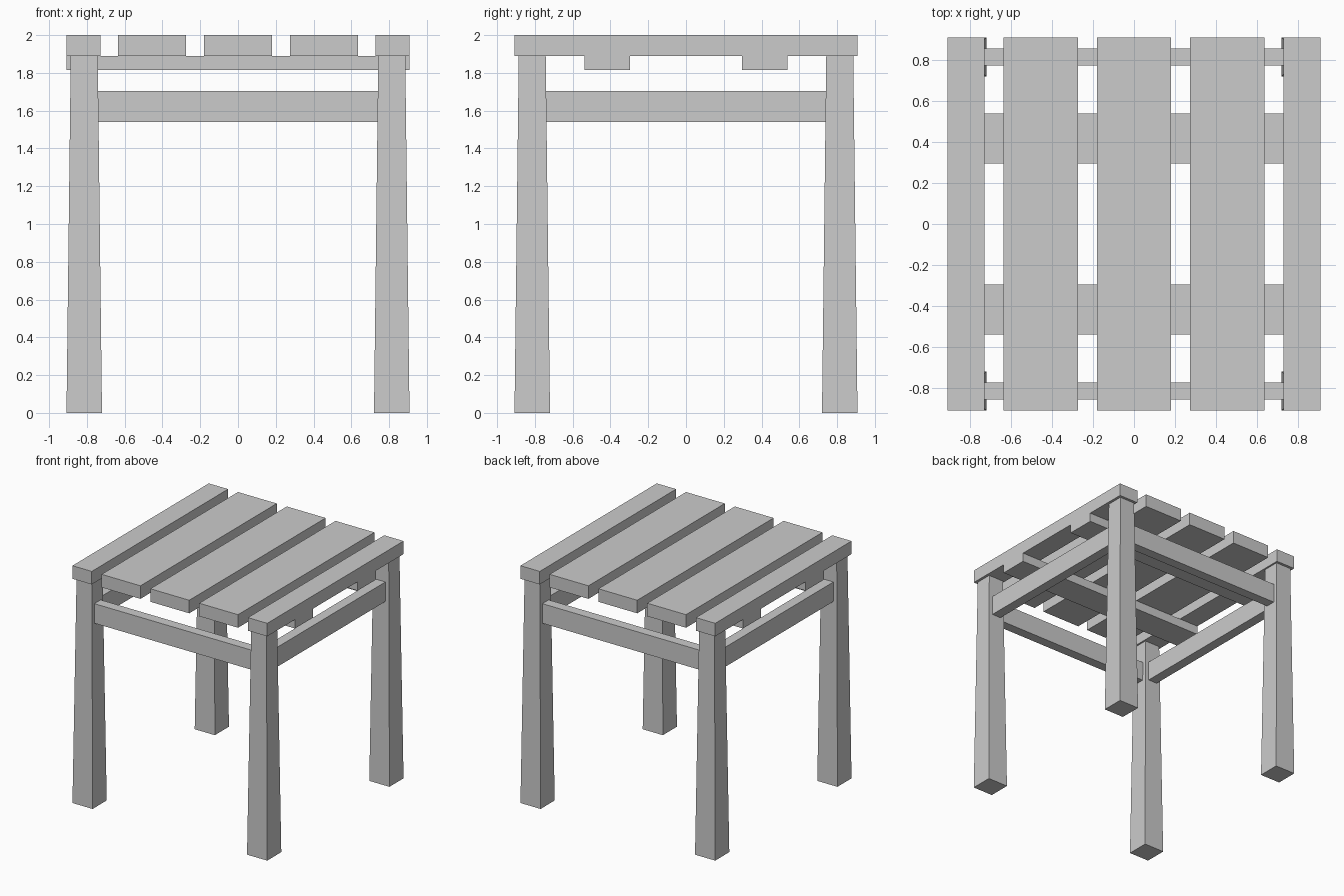
import bpy, bmesh

if "Cube" in bpy.data.objects:
    bpy.data.objects.remove(bpy.data.objects["Cube"])


def box(name, x0, x1, y0, y1, z0, z1, top_scale=1.0):
    """Box from extents; top_scale tapers the upper face about its centre."""
    bm = bmesh.new()
    bmesh.ops.create_cube(bm, size=1)
    for v in bm.verts:
        s = top_scale if v.co.z > 0 else 1.0
        v.co = ((x0 + x1) / 2 + v.co.x * (x1 - x0) * s,
                (y0 + y1) / 2 + v.co.y * (y1 - y0) * s,
                z1 if v.co.z > 0 else z0)
    me = bpy.data.meshes.new(name)
    bm.to_mesh(me)
    bm.free()
    ob = bpy.data.objects.new(name, me)
    bpy.context.collection.objects.link(ob)
    return ob


R = 0.908            # half width of the stool
LEG_C, LEG_W = 0.814, 0.188
TOP, UNDER = 2.0, 1.89

# Seat slats: narrow at the sides, three wide ones between
for i, (c, w) in enumerate([(-0.818, 0.18), (-0.455, 0.362), (0, 0.362),
                            (0.455, 0.362), (0.818, 0.18)]):
    box(f"seat_slat_{i + 1}", c - w / 2, c + w / 2, -R, R, UNDER, TOP)

for sy, end in ((-1, "front"), (1, "back")):
    # Battens under the slats
    box(f"{end}_batten", -R, R, sy * 0.417 - 0.121, sy * 0.417 + 0.121, 1.815, UNDER)
    # Rails running left to right
    c = sy * LEG_C
    box(f"{end}_rail", -0.741, 0.741, c - 0.042, c + 0.042, 1.54, 1.705)
    # Tapered legs
    for sx, side in ((-1, "left"), (1, "right")):
        x, h = sx * LEG_C, LEG_W / 2
        box(f"{end}_{side}_leg", x - h, x + h, c - h, c + h, 0, UNDER, 0.76)

# Rails running front to back
for sx, side in ((-1, "left"), (1, "right")):
    c = sx * LEG_C
    box(f"{side}_rail", c - 0.042, c + 0.042, -0.741, 0.741, 1.54, 1.705)
